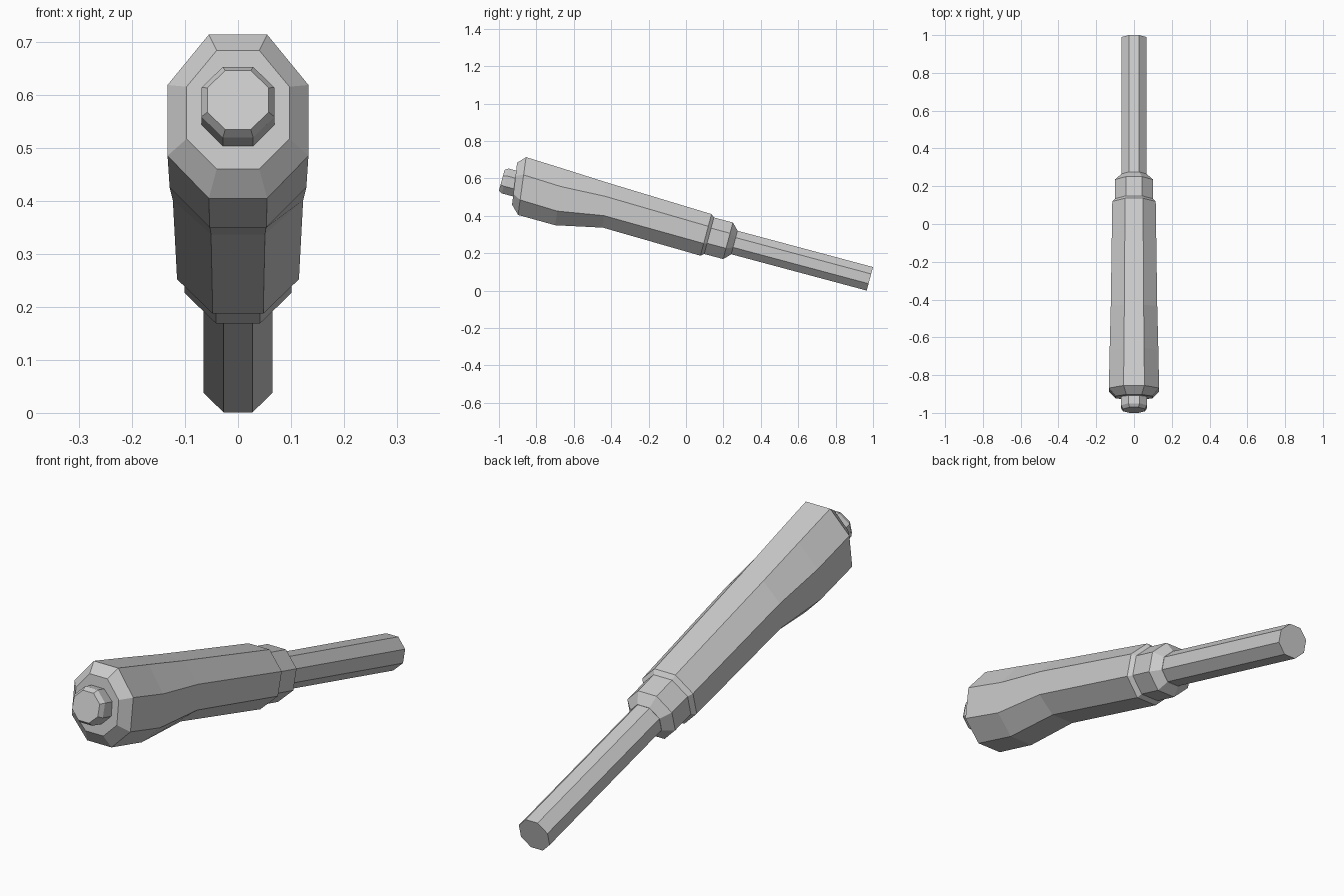
import bpy, bmesh, math
from mathutils import Vector

cube = bpy.data.objects.get("Cube")
if cube:
    bpy.data.objects.remove(cube, do_unlink=True)

# One plain grey for the whole tool
grey = bpy.data.materials.new("plain grey")
grey.use_nodes = True
colour = (0.6, 0.6, 0.6, 1)
grey.diffuse_color = colour
grey.node_tree.nodes["Principled BSDF"].inputs["Base Color"].default_value = colour

TILT = math.radians(15)
TIP = Vector((0, 0.983, 0.0635))                      # centre of the rod end
AXIS = Vector((0, -math.cos(TILT), math.sin(TILT)))   # from rod end to button
UP = Vector((0, math.sin(TILT), math.cos(TILT)))
FLAT = math.tan(math.pi / 8)


def ring(top, bottom, half, hi=0.293, lo=0.707):
    """Eight-sided section between a top and a bottom (y, z) point."""
    t, b = Vector((0, *top)), Vector((0, *bottom))
    flat = half * FLAT
    right = [(flat, 0), (half, hi), (half, lo), (flat, 1)]
    left = [(-x, f) for x, f in reversed(right)]
    return [t.lerp(b, f) + Vector((x, 0, 0)) for x, f in right + left]


def round_ring(s, r):
    """Regular section of radius r, at distance s along the tilted axis."""
    c = TIP + AXIS * s
    return ring((c + UP * r).yz, (c - UP * r).yz, r)


def loft(name, rings):
    bm = bmesh.new()
    loops = [[bm.verts.new(p) for p in r] for r in rings]
    for a, b in zip(loops, loops[1:]):
        for i in range(8):
            j = (i + 1) % 8
            bm.faces.new((a[i], a[j], b[j], b[i]))
    bm.faces.new(loops[0])
    bm.faces.new(loops[-1])
    bmesh.ops.recalc_face_normals(bm, faces=bm.faces)
    mesh = bpy.data.meshes.new(name)
    bm.to_mesh(mesh)
    bm.free()
    mesh.materials.append(grey)
    obj = bpy.data.objects.new(name, mesh)
    bpy.context.collection.objects.link(obj)
    return obj


# Thin rod at the back
loft("rod", [round_ring(0, 0.065), round_ring(0.76, 0.065)])

# Collar, chamfered towards the rod
loft("collar", [round_ring(0.75, 0.066), round_ring(0.785, 0.101),
                round_ring(0.895, 0.101)])

# Grip, swelling below towards its chamfered front end
loft("grip", [
    round_ring(0.89, 0.101),
    round_ring(0.907, 0.115),
    ring((-0.428, 0.580), (-0.444, 0.337), 0.123, 0.31, 0.735),
    ring((-0.655, 0.652), (-0.700, 0.350), 0.129, 0.315, 0.75),
    ring((-0.855, 0.714), (-0.898, 0.405), 0.133, 0.308, 0.74),
    ring((-0.903, 0.684), (-0.930, 0.460), 0.097, 0.305, 0.745)])

# Small chamfered button on the front end
loft("end_button", [
    ring((-0.874, 0.633), (-0.910, 0.500), 0.069),
    ring((-0.949, 0.653), (-0.985, 0.520), 0.069),
    ring((-0.970, 0.646), (-1.000, 0.535), 0.058)])
